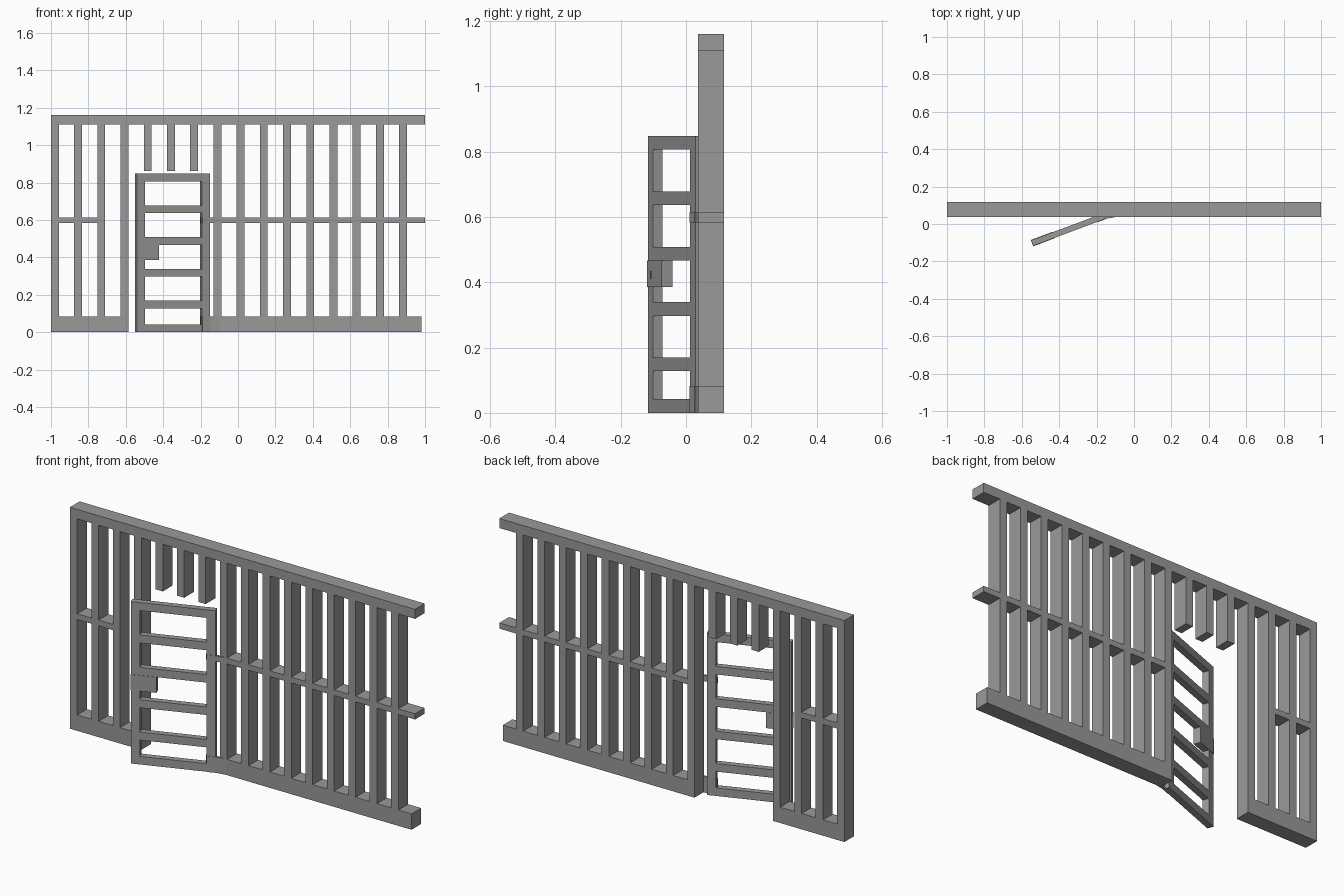
import bpy
from math import radians
from mathutils import Matrix, Vector

cube = bpy.data.objects.get("Cube")
if cube:
    bpy.data.objects.remove(cube, do_unlink=True)

grey = bpy.data.materials.new("painted_grey_steel")
grey.use_nodes = True
grey.diffuse_color = (0.32, 0.32, 0.32, 1)
grey.node_tree.nodes["Principled BSDF"].inputs["Base Color"].default_value = (0.32, 0.32, 0.32, 1)


def box(name, x, y, z, frame=Matrix()):
    """Box from (min, max) pairs, placed in a local frame."""
    bpy.ops.mesh.primitive_cube_add(size=1, location=(0, 0, 0))
    ob = bpy.context.object
    ob.name = name
    size = Vector([b - a for a, b in (x, y, z)])
    centre = Vector([(a + b) / 2 for a, b in (x, y, z)])
    ob.data.transform(frame @ Matrix.Translation(centre) @ Matrix.Diagonal(size).to_4x4())
    ob.data.materials.append(grey)


def swing(x, y, degrees):
    """Frame at a plan position, turned about the vertical."""
    return Matrix.Translation((x, y, 0)) @ Matrix.Rotation(radians(degrees), 4, 'Z')


# Fixed wall of bars
DEPTH = (0.037, 0.117)
TOP, BASE, STEP, BAR = 1.16, 0.083, 0.1241, 0.042
MID = (0.583, 0.613)
DOORWAY = (4, 5, 6)


def bar_x(i):
    return -1 + STEP * i


box("top_rail", (-1, 1), DEPTH, (1.11, TOP))
box("base_rail_right", (-1, bar_x(3) + BAR), DEPTH, (0, BASE))
box("base_rail_left", (bar_x(7), 0.98), DEPTH, (0, BASE))
box("middle_rail_right", (bar_x(0) + BAR, bar_x(2)), DEPTH, MID)
box("middle_rail_left", (bar_x(7), 1), DEPTH, MID)
for i in range(16):
    low = 0.863 if i in DOORWAY else BASE
    box(f"bar_{i + 1}", (bar_x(i), bar_x(i) + BAR), DEPTH, (low, 1.11))

# Open door, built along its own width
door = swing(-0.539, -0.117, 20.5)
WIDTH, STILE, HEIGHT = 0.415, 0.044, 0.848
THICK = (0, 0.032)
box("door_stile_lock_side", (0, STILE), THICK, (0, HEIGHT), door)
box("door_stile_hinge_side", (WIDTH - STILE, WIDTH), THICK, (0, HEIGHT), door)
for i in range(6):
    top = max(HEIGHT * i / 5, 0.042)
    box(f"door_rung_{i + 1}", (STILE, WIDTH - STILE), THICK, (top - 0.042, top), door)

# Lock case and keyhole
box("lock_case", (-0.001, 0.125), (-0.002, 0.034), (0.385, 0.467), door)
box("keyhole", (0.032, 0.036), (-0.004, -0.002), (0.41, 0.435), door)

# Hinges bridging the door and the wall
leaf = swing(-0.2, 0.019, 10)
for name, z in (("lower", (0, BASE)), ("middle", MID)):
    box(f"{name}_hinge_strap", (0, 0.102), (0, 0.012), z, leaf)
    box(f"{name}_hinge_leaf", (WIDTH - STILE, WIDTH), (-0.002, 0), z, door)
